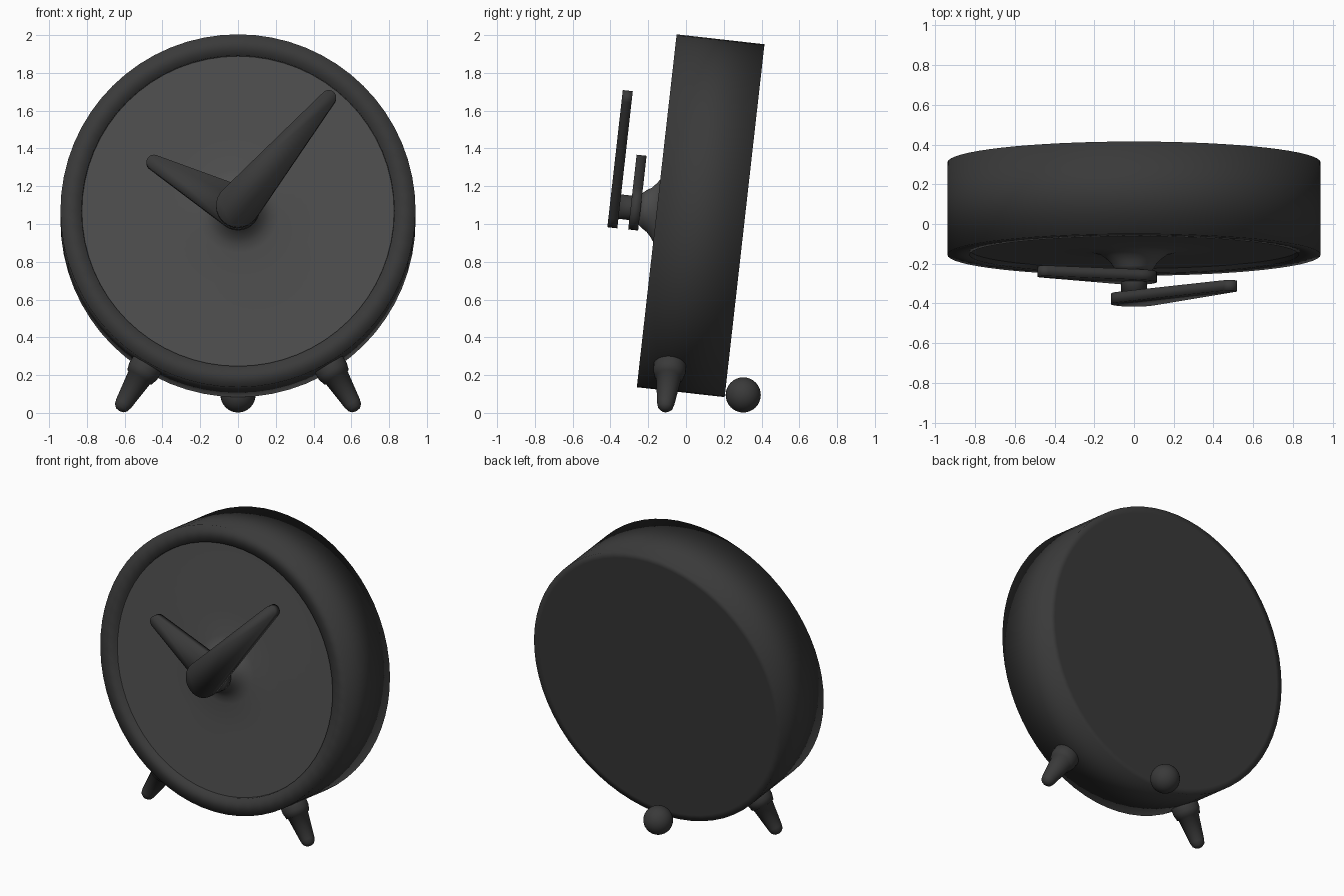
import bpy, bmesh, math
from mathutils import Matrix, Vector

if "Cube" in bpy.data.objects:
    bpy.data.objects.remove(bpy.data.objects["Cube"])

# Clock frame: local z = out of the dial, local y = up the dial, leaning back
TILT = Matrix.Translation((0, -0.155, 1.07)) @ Matrix.Rotation(math.radians(83.56), 4, 'X')


def paint(name, value):
    mat = bpy.data.materials.new(name)
    mat.diffuse_color = (value, value, value, 1)
    mat.use_nodes = True
    mat.node_tree.nodes["Principled BSDF"].inputs["Base Color"].default_value = mat.diffuse_color
    return mat


BLACK = paint("black", 0.042)
DIAL = paint("dial_black", 0.075)


def finish(name, bm, matrix, mat=BLACK, smooth=180):
    bmesh.ops.recalc_face_normals(bm, faces=bm.faces)
    mesh = bpy.data.meshes.new(name)
    bm.to_mesh(mesh)
    bm.free()
    mesh.materials.append(mat)
    ob = bpy.data.objects.new(name, mesh)
    bpy.context.collection.objects.link(ob)
    ob.matrix_world = matrix
    bpy.ops.object.select_all(action='DESELECT')
    ob.select_set(True)
    bpy.context.view_layer.objects.active = ob
    bpy.ops.object.shade_smooth_by_angle(angle=math.radians(smooth))
    return ob


def lathe(name, profile, matrix, steps=48, mat=BLACK):
    """Revolve (radius, height) points around local z."""
    bm = bmesh.new()
    verts = [bm.verts.new((r, 0, h)) for r, h in profile]
    edges = [bm.edges.new(p) for p in zip(verts, verts[1:])]
    bmesh.ops.spin(bm, geom=verts + edges, cent=(0, 0, 0), axis=(0, 0, 1),
                   angle=math.tau, steps=steps, use_merge=True)
    bmesh.ops.remove_doubles(bm, verts=bm.verts, dist=1e-5)
    return finish(name, bm, matrix, mat)


def hand(name, tip, r_hub, r_tip, h0, h1, steps=16):
    """Tapered slab with round ends, from the dial centre to tip."""
    tip = Vector(tip)
    ang = math.atan2(tip.y, tip.x)
    lean = math.asin((r_hub - r_tip) / tip.length)
    half = math.pi / 2 - lean
    pts = []
    for i in range(steps + 1):
        a = ang - half + 2 * half * i / steps
        pts.append((tip.x + r_tip * math.cos(a), tip.y + r_tip * math.sin(a), h0))
    for i in range(steps + 1):
        a = ang + half + (math.tau - 2 * half) * i / steps
        pts.append((r_hub * math.cos(a), r_hub * math.sin(a), h0))
    bm = bmesh.new()
    face = bm.faces.new([bm.verts.new(p) for p in pts])
    ext = bmesh.ops.extrude_face_region(bm, geom=[face], use_keep_orig=True)
    top = [g for g in ext['geom'] if isinstance(g, bmesh.types.BMVert)]
    bmesh.ops.translate(bm, verts=top, vec=(0, 0, h1 - h0))
    return finish(name, bm, TILT)


# Drum case with raised rim
lathe("clock_case", [(0, -0.468), (0.9, -0.468), (0.94, -0.468), (0.94, 0),
                     (0.828, 0), (0.825, -0.04), (0, -0.04)], TILT, 64)

# Dial flaring into the central hub
lathe("dial", [(0.828, -0.024), (0.4, -0.022), (0.22, -0.016), (0.175, -0.006), (0.145, 0.015),
               (0.118, 0.04), (0.102, 0.065), (0.085, 0.086), (0, 0.086)], TILT, 64, DIAL)

# Hands and their pin
hand("hour_hand", (-0.445, 0.243), 0.115, 0.04, 0.086, 0.139)
hand("minute_hand", (0.48, 0.575), 0.116, 0.04, 0.197, 0.25)
lathe("hand_pin", [(0, 0.08), (0.065, 0.08), (0.065, 0.2), (0, 0.2)], TILT, 32)

# Splayed front feet with collars
foot = [(0, -0.047), (0.022, -0.042), (0.039, -0.026), (0.046, 0), (0.067, 0.16),
        (0.076, 0.163), (0.086, 0.2), (0.087, 0.3), (0, 0.3)]
for side, label in ((-1, "left"), (1, "right")):
    tip = Vector((side * 0.605, -1.008, -0.162))
    inward = Vector((-tip.x, -tip.y, 0)).to_track_quat('Z', 'Y').to_matrix().to_4x4()
    lathe("front_foot_" + label, foot, TILT @ Matrix.Translation(tip) @ inward, 32)

# Ball foot at the back
bm = bmesh.new()
bmesh.ops.create_uvsphere(bm, u_segments=32, v_segments=16, radius=0.093)
finish("back_ball_foot", bm, Matrix.Translation((0, 0.303, 0.095)))
